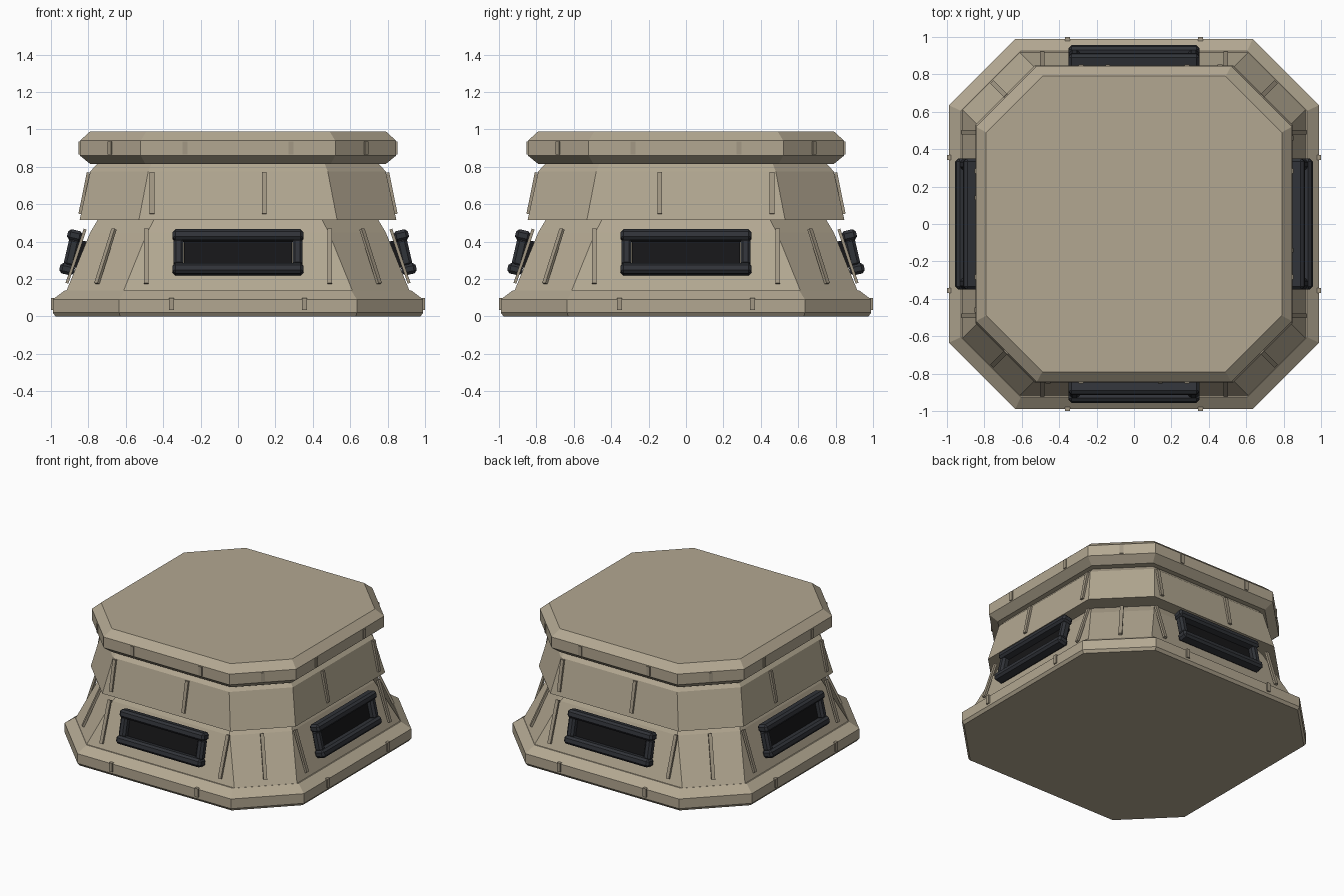
import bpy, bmesh, math
from mathutils import Matrix

if "Cube" in bpy.data.objects:
    bpy.data.objects.remove(bpy.data.objects["Cube"])


def material(name, color):
    m = bpy.data.materials.new(name)
    m.diffuse_color = (*color, 1)
    m.use_nodes = True
    m.node_tree.nodes["Principled BSDF"].inputs["Base Color"].default_value = m.diffuse_color
    return m


TAN = material("tan_plate", (0.45, 0.39, 0.285))
TRIM = material("tan_trim", (0.36, 0.31, 0.23))
FRAME = material("dark_frame", (0.030, 0.033, 0.040))
GLASS = material("black_panel", (0.008, 0.008, 0.009))


def finish(bm, name, mat):
    bmesh.ops.recalc_face_normals(bm, faces=bm.faces)
    me = bpy.data.meshes.new(name)
    bm.to_mesh(me)
    bm.free()
    me.materials.append(mat)
    ob = bpy.data.objects.new(name, me)
    bpy.context.collection.objects.link(ob)
    return ob


def tier(name, rings):
    """Loft of corner-cut squares: (half size, half flat length, z)."""
    bm = bmesh.new()
    loops = []
    for a, b, z in rings:
        pts = [(b, -a), (a, -b), (a, b), (b, a), (-b, a), (-a, b), (-a, -b), (-b, -a)]
        loops.append([bm.verts.new((x, y, z)) for x, y in pts])
    for lo, hi in zip(loops, loops[1:]):
        for i in range(8):
            j = (i + 1) % 8
            bm.faces.new((lo[i], lo[j], hi[j], hi[i]))
    bm.faces.new(loops[0][::-1])
    bm.faces.new(loops[-1])
    return finish(bm, name, TAN)


def side(angle, u, r, z, tilt=0.0):
    """Frame on a side: u along the side, r outward, tilt leans the top inward."""
    return (Matrix.Rotation(math.radians(angle), 4, 'Z')
            @ Matrix.Translation((u, -r, z)) @ Matrix.Rotation(-tilt, 4, 'X'))


def box(bm, frame, size, at=(0, 0, 0)):
    m = frame @ Matrix.Translation(at) @ Matrix.Diagonal((*size, 1))
    bmesh.ops.create_cube(bm, size=1, matrix=m)


def ribs(name, places, z0, z1, r0, r1, width=0.025, thick=0.016):
    """Thin strips whose outer line runs from (r0, z0) to (r1, z1)."""
    bm = bmesh.new()
    tilt = math.atan2(r0 - r1, z1 - z0)
    length = math.hypot(r0 - r1, z1 - z0)
    for angle, u in places:
        f = side(angle, u, (r0 + r1) / 2, (z0 + z1) / 2, tilt)
        box(bm, f, (width, thick, length), (0, thick / 2, 0))
    return finish(bm, name, TRIM)


# Stacked armour tiers
tier("base_plinth", [(0.975, 0.63, 0), (0.99, 0.635, 0.02),
                     (0.99, 0.635, 0.092), (0.925, 0.605, 0.14)])
tier("lower_tier", [(0.92, 0.615, 0.13), (0.79, 0.485, 0.45), (0.745, 0.445, 0.525)])
tier("upper_tier", [(0.847, 0.53, 0.515), (0.79, 0.48, 0.775), (0.745, 0.46, 0.825)])
tier("top_cap", [(0.79, 0.495, 0.815), (0.845, 0.52, 0.86),
                 (0.845, 0.52, 0.94), (0.79, 0.49, 0.99)])

# Seam strips
MAIN = (0, 90, 180, 270)
CORNER = (45, 135, 225, 315)
ribs("base_ribs", [(a, s * 0.355) for a in MAIN for s in (-1, 1)],
     0.035, 0.10, 1.0, 1.0, 0.027, 0.03)
ribs("lower_ribs", [(a, s * 0.49) for a in MAIN for s in (-1, 1)],
     0.18, 0.47, 0.922, 0.825)
ribs("lower_corner_ribs", [(a, 0) for a in CORNER], 0.18, 0.47, 1.075, 0.945)
upper = [(a, u) for a, us in zip(MAIN, ((-0.46, 0.14), (-0.14, 0.46)) * 2) for u in us]
ribs("upper_ribs", upper, 0.55, 0.772, 0.853, 0.808)
ribs("cap_ribs", [(a, s * 0.283) for a in MAIN for s in (-1, 1)],
     0.867, 0.935, 0.852, 0.852, 0.027, 0.03)
ribs("cap_corner_ribs", [(a, 0) for a in CORNER],
     0.867, 0.935, 0.972, 0.972, 0.027, 0.03)

# Framed windows on the four main sides
frame_bm, post_bm, panel_bm = bmesh.new(), bmesh.new(), bmesh.new()
for a in MAIN:
    f = side(a, 0, 0.893, 0.343, math.radians(13))
    for s in (-1, 1):
        box(frame_bm, f, (0.70, 0.08, 0.058), (0, 0, s * 0.092))
        box(post_bm, f, (0.055, 0.06, 0.15), (s * 0.318, 0.005, 0))
    box(panel_bm, f, (0.58, 0.055, 0.15), (0, 0.045, 0))
bars = finish(frame_bm, "window_rails", FRAME)
posts = finish(post_bm, "window_posts", FRAME)
finish(panel_bm, "window_panels", GLASS)
for ob in (bars, posts):
    bev = ob.modifiers.new("bevel", 'BEVEL')
    bev.width = 0.015
    bev.segments = 1
